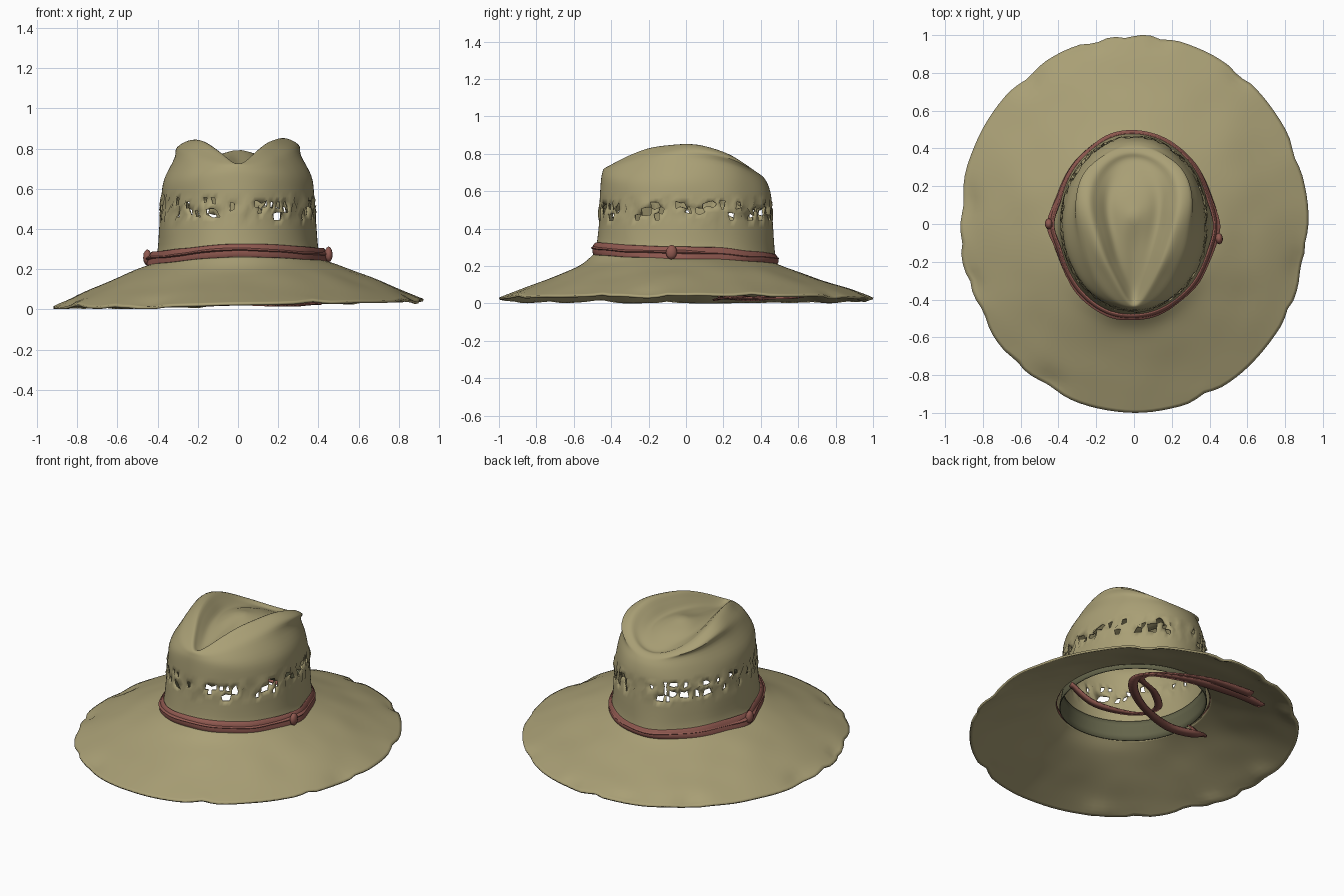
import bpy, bmesh, math, random
from mathutils import Vector, noise

random.seed(4)
if "Cube" in bpy.data.objects:
    bpy.data.objects.remove(bpy.data.objects["Cube"])

SEGMENTS = 120


def material(name, color):
    m = bpy.data.materials.new(name)
    m.use_nodes = True
    m.diffuse_color = (*color, 1)
    m.node_tree.nodes["Principled BSDF"].inputs["Base Color"].default_value = (*color, 1)
    return m


straw = material("straw", (0.40, 0.35, 0.18))
leather = material("red leather", (0.28, 0.10, 0.08))
lining = material("dark olive lining", (0.13, 0.13, 0.07))


def spline(keys, steps):
    """Catmull-Rom through tuples of any length."""
    out = []
    for i in range(len(keys) - 1):
        quad = [keys[max(0, min(len(keys) - 1, i + k))] for k in (-1, 0, 1, 2)]
        for s in range(steps):
            t = s / steps
            out.append(tuple(
                0.5 * (2 * b + (c - a) * t + (2 * a - 5 * b + 4 * c - d) * t ** 2
                       + (3 * b - a - 3 * c + d) * t ** 3)
                for a, b, c, d in zip(*quad)))
    return out + [tuple(keys[-1])]


def ring_point(ring, angle, poke=0):
    """Oval with a pointed front: half width, point, y front/back, z front/side/back."""
    a, point, y_front, y_back, z_front, z_side, z_back = ring
    c, s = math.cos(angle), math.sin(angle)
    x = a * s * (1 - point * (1 + c) / 2)
    x += math.copysign(poke * math.exp(-(c / 0.25) ** 2), s)
    y = (y_front + y_back) / 2 - (y_back - y_front) / 2 * c
    z = z_side + ((z_front if c > 0 else z_back) - z_side) * c * c
    return Vector((x, y, z + 0.02 * x))


def finish(name, bm, mat, thickness=0.0):
    mesh = bpy.data.meshes.new(name)
    bm.to_mesh(mesh)
    bm.free()
    mesh.materials.append(mat)
    ob = bpy.data.objects.new(name, mesh)
    bpy.context.collection.objects.link(ob)
    if thickness:
        solid = ob.modifiers.new("thickness", "SOLIDIFY")
        solid.thickness = thickness
        solid.offset = -1
    bpy.ops.object.select_all(action="DESELECT")
    bpy.context.view_layer.objects.active = ob
    ob.select_set(True)
    bpy.ops.object.shade_smooth_by_angle(angle=math.radians(40))
    return ob


def loft(rings, steps, poke=0, top=None):
    bm = bmesh.new()
    rows = [[bm.verts.new(ring_point(r, 2 * math.pi * j / SEGMENTS, poke))
             for j in range(SEGMENTS)] for r in spline(rings, steps)]
    for low, high in zip(rows, rows[1:]):
        for j in range(SEGMENTS):
            k = (j + 1) % SEGMENTS
            bm.faces.new((low[j], low[k], high[k], high[j]))
    if top:
        tip = bm.verts.new(top)
        for j in range(SEGMENTS):
            bm.faces.new((rows[-1][j], rows[-1][(j + 1) % SEGMENTS], tip))
    return bm


def ripple(bm, amount):
    for v in bm.verts:
        v.co += noise.noise_vector(v.co * 5) * amount


# Brim: wide sloping oval with a few worn dents along the rim
base = (0.425, 0, -0.50, 0.485, 0.26, 0.235, 0.21)
brim = loft([
    (0.925, 0, -1, 1, 0.03, 0.03, 0.03),
    (0.80, 0, -0.87, 0.87, 0.08, 0.085, 0.08),
    (0.64, 0, -0.71, 0.71, 0.14, 0.155, 0.13),
    (0.50, 0, -0.57, 0.56, 0.205, 0.21, 0.18),
    base], 5)
ripple(brim, 0.006)
for n in range(16):
    angle = random.uniform(0, 2 * math.pi)
    spot = Vector((0.91 * math.sin(angle), -0.98 * math.cos(angle), 0.03))
    size = random.uniform(0.03, 0.09)
    for v in brim.verts:
        fall = math.exp(-((v.co - spot).length / size) ** 2)
        v.co.xy *= 1 - 0.02 * fall
        v.co.z += 0.012 * fall * (-1) ** n
for v in brim.verts:
    v.co.z = max(v.co.z, 0.013)
finish("brim", brim, straw, 0.012)

# Crown: tall wall, teardrop ridge, sunken top with a low hump in the middle
crown = loft([
    base,
    (0.40, 0, -0.48, 0.475, 0.32, 0.30, 0.28),
    (0.39, 0, -0.465, 0.465, 0.44, 0.44, 0.44),
    (0.38, 0, -0.46, 0.457, 0.56, 0.56, 0.56),
    (0.362, 0, -0.455, 0.44, 0.66, 0.66, 0.63),
    (0.345, 0.2, -0.448, 0.42, 0.70, 0.765, 0.67),
    (0.40, 0.6, -0.44, 0.40, 0.72, 0.82, 0.69),
    (0.33, 0.7, -0.425, 0.375, 0.725, 0.848, 0.70),
    (0.26, 0.7, -0.39, 0.34, 0.715, 0.81, 0.695),
    (0.19, 0.7, -0.32, 0.28, 0.715, 0.765, 0.72),
    (0.11, 0.6, -0.15, 0.18, 0.745, 0.775, 0.76),
    (0.02, 0, 0.02, 0.06, 0.79, 0.79, 0.79)], 4, top=(0, 0.04, 0.79))
ripple(crown, 0.006)

# Ragged open weave around the crown wall
for v in crown.verts:
    if 0.45 < v.co.z < 0.555 and v.co.xy.length > 0.3:
        v.co += Vector([random.uniform(-0.009, 0.009) for _ in range(3)])
gaps = []
for f in crown.faces:
    c = f.calc_center_median()
    if 0.455 < c.z < 0.545 and c.xy.length > 0.3:
        if random.random() < (0.1 if abs(c.x) < 0.1 else 0.27):
            gaps.append(f)
bmesh.ops.delete(crown, geom=gaps, context="FACES")
finish("crown", crown, straw, 0.01)

# Dark sweatband inside the crown opening
finish("sweatband", loft([
    (0.40, 0, -0.475, 0.46, 0.235, 0.21, 0.185),
    (0.378, 0, -0.457, 0.45, 0.35, 0.33, 0.31)], 3), lining, 0.006)

# Hat band, pulled outward at the two side knots, with a thinner strand over it
band = loft([
    (0.43, 0, -0.495, 0.485, 0.25, 0.225, 0.205),
    (0.425, 0, -0.505, 0.495, 0.275, 0.25, 0.225),
    (0.415, 0, -0.50, 0.49, 0.31, 0.28, 0.245),
    (0.405, 0, -0.485, 0.48, 0.325, 0.295, 0.26)], 3, poke=0.025)
ripple(band, 0.008)
finish("hat_band", band, leather, 0.012)
strand = loft([
    (0.41, 0, -0.49, 0.48, 0.285, 0.25, 0.225),
    (0.425, 0, -0.515, 0.497, 0.295, 0.262, 0.237),
    (0.405, 0, -0.49, 0.48, 0.31, 0.275, 0.25)], 3, poke=0.035)
ripple(strand, 0.012)
finish("band_strand", strand, leather)

# Side knots
for name, place in (("left_knot", (0.45, -0.08, 0.27)), ("right_knot", (-0.45, 0, 0.26))):
    knot = bmesh.new()
    bmesh.ops.create_icosphere(knot, subdivisions=2, radius=0.03)
    for v in knot.verts:
        v.co.x *= 0.7
        v.co.z *= 1.3
        v.co += Vector(place)
    ripple(knot, 0.01)
    finish(name, knot, leather)


def ribbon(name, path, width):
    """Flat strap that twists gently along its path."""
    bm = bmesh.new()
    pts = [Vector(p) for p in spline(path, 6)]
    rows = []
    for i, p in enumerate(pts):
        along = (pts[min(i + 1, len(pts) - 1)] - pts[max(i - 1, 0)]).normalized()
        side = along.cross(Vector((0, 0, 1))).normalized()
        side = (side + Vector((0, 0, 0.3 * math.sin(i * 0.3)))) * width / 2
        rows.append([bm.verts.new(p - side), bm.verts.new(p + side)])
    for a, b in zip(rows, rows[1:]):
        bm.faces.new((a[0], a[1], b[1], b[0]))
    finish(name, bm, leather, 0.008)


# Chin strap hanging below the opening and lying under the back of the brim
ribbon("chin_strap", [
    (-0.42, 0, 0.23), (-0.41, 0.10, 0.12), (-0.33, 0.20, 0.04), (-0.12, 0.17, 0.03),
    (0.15, 0.26, 0.03), (0.36, 0.42, 0.03), (0.36, 0.54, 0.04), (0.11, 0.64, 0.05),
    (-0.20, 0.68, 0.06), (-0.40, 0.68, 0.05)], 0.055)
ribbon("chin_strap_return", [
    (0.41, -0.08, 0.23), (0.28, -0.02, 0.12), (0.10, 0.12, 0.06), (0.06, 0.28, 0.04),
    (0.20, 0.42, 0.035), (0.36, 0.49, 0.04), (0.28, 0.60, 0.05), (0.02, 0.70, 0.06),
    (-0.28, 0.73, 0.06)], 0.045)
